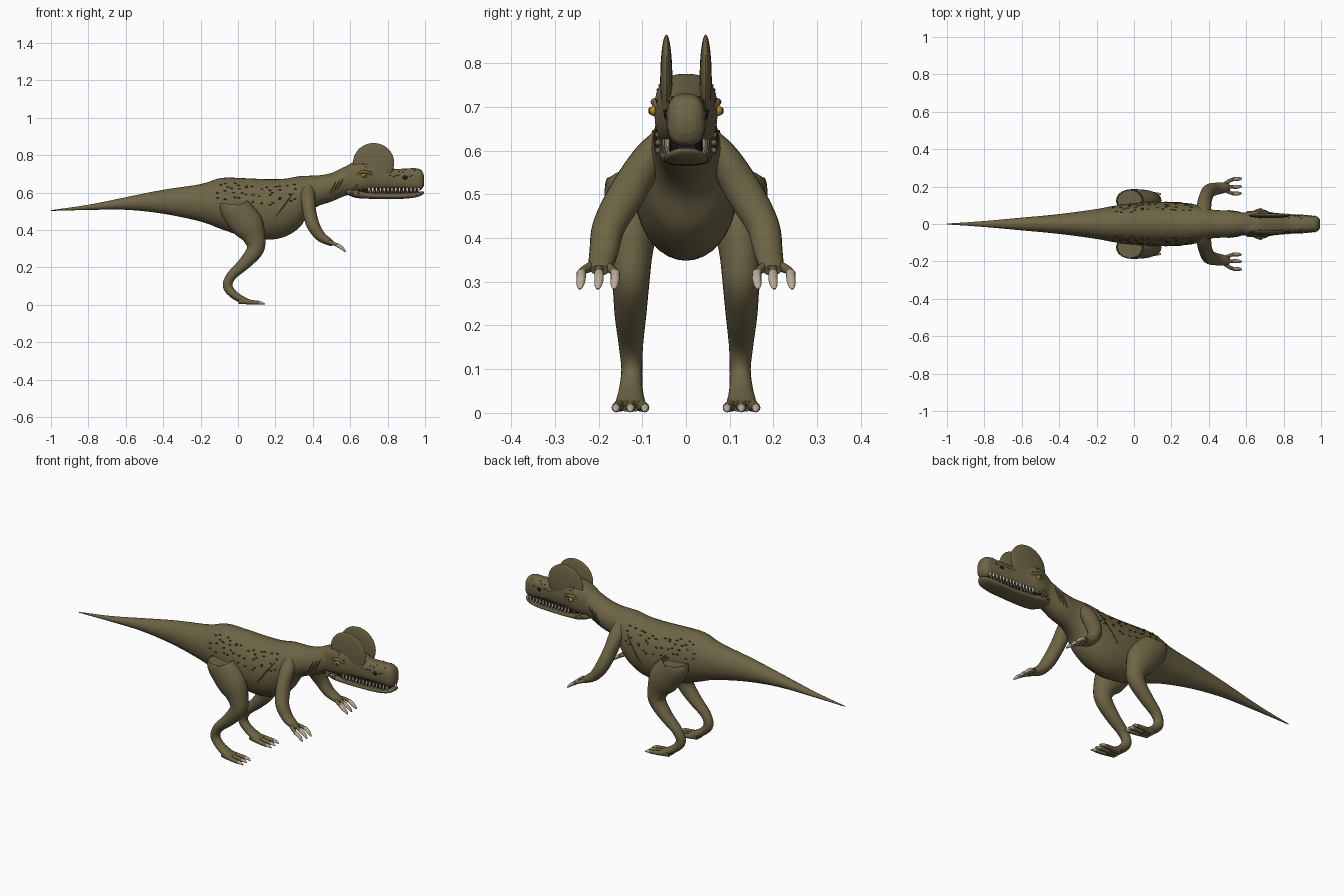
import bpy, bmesh, random
from math import sin, cos, pi, radians
from mathutils import Vector, Matrix

random.seed(4)
cube = bpy.data.objects.get("Cube")
if cube:
    bpy.data.objects.remove(cube, do_unlink=True)


def material(name, r, g, b):
    m = bpy.data.materials.new(name)
    m.use_nodes = True
    m.diffuse_color = (r, g, b, 1)
    shader = m.node_tree.nodes["Principled BSDF"]
    shader.inputs["Base Color"].default_value = (r, g, b, 1)
    shader.inputs["Roughness"].default_value = 0.8
    return m


SKIN = material("olive skin", 0.155, 0.128, 0.06)
MARK = material("dark brown marking", 0.07, 0.056, 0.028)
DARK = material("near black", 0.014, 0.01, 0.008)
CLAW = material("horn claw", 0.5, 0.41, 0.31)
TOOTH = material("ivory tooth", 0.75, 0.69, 0.55)
EYE = material("amber eye", 0.5, 0.24, 0.02)


def smooth_path(rows, steps=5):
    """Catmull-Rom interpolation of whole rows."""
    rows = [Vector(r) for r in rows]
    out = []
    for i in range(len(rows) - 1):
        p0, p1, p2 = rows[max(i - 1, 0)], rows[i], rows[i + 1]
        p3 = rows[min(i + 2, len(rows) - 1)]
        for k in range(steps):
            t = k / steps
            out.append(p1 + (p2 - p0) * (t / 2)
                       + (p0 * 2 - p1 * 5 + p2 * 4 - p3) * (t * t / 2)
                       + (p1 * 3 - p0 - p2 * 3 + p3) * (t ** 3 / 2))
    return out + [rows[-1]]


def loft(bm, rows, sides=20, upright=False, power=1.0, steps=5):
    """Tube through rows of x, y, z, height radius, width radius."""
    rows = smooth_path(rows, steps)
    rings = []
    for i, r in enumerate(rows):
        c = Vector(r[:3])
        u, v = Vector((0, 0, 1)), Vector((0, 1, 0))
        if not upright:
            nxt, prv = rows[min(i + 1, len(rows) - 1)], rows[max(i - 1, 0)]
            t = (Vector(nxt[:3]) - Vector(prv[:3])).normalized()
            u = t.cross(v).normalized()
            v = u.cross(t)
        ring = []
        for k in range(sides):
            a = 2 * pi * k / sides
            s, w = sin(a), cos(a)
            s = abs(s) ** power * (1 if s > 0 else -1)
            w = abs(w) ** power * (1 if w > 0 else -1)
            ring.append(bm.verts.new(c + u * s * max(r[3], 0.0005) + v * w * max(r[4], 0.0005)))
        rings.append(ring)
    for a, b in zip(rings, rings[1:]):
        for k in range(sides):
            j = (k + 1) % sides
            bm.faces.new((a[k], a[j], b[j], b[k]))
    bm.faces.new(rings[0])
    bm.faces.new(rings[-1])


def ball(bm, centre, size, detail=10):
    m = Matrix.Translation(centre) @ Matrix.Diagonal((*size, 1))
    bmesh.ops.create_uvsphere(bm, u_segments=detail * 2, v_segments=detail, radius=1, matrix=m)


def finish(bm, name, mat, angle=50):
    bmesh.ops.recalc_face_normals(bm, faces=bm.faces)
    me = bpy.data.meshes.new(name)
    bm.to_mesh(me)
    bm.free()
    me.materials.append(mat)
    ob = bpy.data.objects.new(name, me)
    bpy.context.collection.objects.link(ob)
    bpy.ops.object.select_all(action='DESELECT')
    ob.select_set(True)
    bpy.context.view_layer.objects.active = ob
    bpy.ops.object.shade_smooth_by_angle(angle=radians(angle))


def profile(table):
    """x, top, bottom, half width -> loft rows."""
    return [(x, 0, (t + b) / 2, (t - b) / 2, w) for x, t, b, w in table]


# Tail, body and neck in one skin
BODY = profile([(-1, .506, .502, .002), (-.8, .535, .507, .016), (-.6, .575, .508, .034),
                (-.4, .615, .487, .053), (-.2, .645, .445, .08), (-.09, .678, .405, .1),
                (.03, .677, .366, .113), (.15, .672, .348, .118), (.25, .674, .364, .114),
                (.33, .688, .415, .104), (.38, .69, .49, .086), (.43, .692, .528, .075),
                (.5, .705, .552, .072), (.58, .742, .585, .062), (.66, .765, .6, .056)])
bm = bmesh.new()
loft(bm, BODY, 36, True)
finish(bm, "body", SKIN)

# Upper head and lower jaw
HEAD = profile([(.56, .728, .6, .05), (.62, .765, .597, .066), (.68, .775, .605, .072),
                (.75, .753, .612, .06), (.83, .728, .616, .05), (.9, .729, .614, .046),
                (.95, .73, .61, .044), (.98, .72, .616, .039), (.995, .69, .64, .022)])
bm = bmesh.new()
loft(bm, HEAD, 32, True, .75)
finish(bm, "head", SKIN)

bm = bmesh.new()
loft(bm, profile([(.58, .625, .59, .045), (.63, .62, .572, .06), (.7, .603, .567, .058),
                  (.8, .598, .565, .053), (.9, .599, .568, .05), (.96, .603, .577, .042),
                  (.985, .606, .588, .028), (.995, .606, .598, .012)]), 28, True, .8)
finish(bm, "lower_jaw", SKIN)

bm = bmesh.new()
loft(bm, profile([(.64, .625, .585, .05), (.8, .63, .585, .041), (.93, .63, .585, .034),
                  (.965, .63, .585, .022)]), 20, True, .6)
finish(bm, "mouth_interior", DARK)

# Points on the skin, used for markings
FINE = {True: smooth_path(BODY, 20), False: smooth_path(HEAD, 20)}


def on_skin(x, angle, body=True, side=1):
    r = min(FINE[body], key=lambda q: abs(q[0] - x))
    p = 1 if body else .75
    return Vector((x, side * r[4] * cos(angle) ** p, r[2] + r[3] * sin(angle) ** p))


spots = [(x * .037 - .1 + random.uniform(-.013, .013),
          radians(14 + row * 12 + random.uniform(-5, 5)))
         for x in range(12) for row in range(4) if random.random() < .85]
bumps = [(.64 + .012 * k + random.uniform(-.006, .006), radians(random.uniform(8, 60)))
         for k in range(26)]

for side, label in ((1, "left"), (-1, "right")):
    # Skin markings
    bm = bmesh.new()
    for x, a in spots:
        ball(bm, on_skin(x, a, True, side), (.0085, .0035, .004), 5)
    for x, a in bumps:
        ball(bm, on_skin(x, a, False, side), (.0045, .0025, .0032), 4)
    for x0, a0, x1, a1 in ((.2, -15, .3, 27), (.488, -25, .525, 14),
                           (.508, -25, .545, 14), (.528, -25, .565, 14)):
        pts = []
        for k in range(7):
            t = k / 6
            p = radians(a0 + (a1 - a0) * t)
            q = on_skin(x0 + (x1 - x0) * t, p, True, side)
            pts.append((*q, .0028 * sin(pi * t), .003))
        loft(bm, pts, 8, steps=2)
    finish(bm, label + "_markings", MARK)

    # Rounded head crest
    bm = bmesh.new()
    ball(bm, (.725, side * .045, .759), (.11, .014, .106), 20)
    finish(bm, label + "_crest", SKIN)

    # Eye, brow and nostril
    bm = bmesh.new()
    ball(bm, (.675, side * .073, .691), (.014, .012, .012))
    finish(bm, label + "_eye", EYE)
    bm = bmesh.new()
    ball(bm, (.678, side * .083, .691), (.0035, .003, .008))
    ball(bm, (.892, side * .044, .68), (.014, .006, .011))
    finish(bm, label + "_pupil_and_nostril", DARK)
    bm = bmesh.new()
    loft(bm, [(.635, side * .064, .695, .004, .004), (.665, side * .07, .711, .009, .011),
              (.7, side * .066, .705, .007, .009), (.725, side * .06, .69, .003, .003)], 12)
    for k in range(5):
        ball(bm, (.61 + k * .012, side * .064, .6 + .018 * (k % 3)), (.008, .007, .007), 5)
    finish(bm, label + "_brow_and_cheek_scales", SKIN)

    # Teeth along both lips
    bm = bmesh.new()
    for k in range(14):
        x = .7 + k * .0205
        y = side * (.0545 - .013 * (k / 13) ** 2)
        loft(bm, [(x, y, .626, .0065, .004), (x, y, .612, .0055, .004),
                  (x, y + side * .002, .594, .001, .001)], 8, steps=1)
        if k < 13:
            loft(bm, [(x + .01, y - side * .003, .592, .0045, .004),
                      (x + .01, y - side * .003, .612, .001, .001)], 6, steps=1)
    finish(bm, label + "_teeth", TOOTH)

    # Arm with three fingers
    bm = bmesh.new()
    loft(bm, [(.37, side * .045, .635, .03, .025), (.373, side * .085, .585, .039, .036),
              (.38, side * .13, .51, .036, .042), (.4, side * .175, .43, .035, .038),
              (.44, side * .188, .368, .028, .033), (.485, side * .195, .338, .02, .028),
              (.508, side * .197, .326, .013, .021)])
    for y in (.162, .199, .24):
        loft(bm, [(.485, side * (.197 + (y - .199) * .4), .336, .012, .011),
                  (.515, side * (y * .85 + .03), .326, .0095, .0095),
                  (.54, side * y, .314, .0095, .0095)], 12)
    finish(bm, label + "_arm", SKIN)
    bm = bmesh.new()
    for y in (.162, .199, .24):
        loft(bm, [(.53, side * y, .32, .0105, .0105), (.552, side * y, .306, .0095, .0105),
                  (.568, side * (y + .002), .291, .006, .008),
                  (.575, side * (y + .003), .283, .002, .003)], 12)
    finish(bm, label + "_hand_claws", CLAW)

    # Leg with three toes
    bm = bmesh.new()
    loft(bm, [(-.022, side * .125, .536, .066, .056), (-.016, side * .125, .512, .08, .061),
              (.05, side * .124, .43, .085, .06), (.087, side * .125, .36, .06, .048),
              (.092, side * .126, .295, .046, .042), (.035, side * .127, .222, .034, .036),
              (-.035, side * .126, .155, .026, .028), (-.055, side * .124, .1, .026, .024),
              (-.024, side * .126, .056, .022, .027), (.02, side * .127, .029, .019, .033),
              (.06, side * .127, .015, .013, .037)])
    for y in (.094, .127, .16):
        loft(bm, [(.005, side * (.127 + (y - .127) * .5), .022, .018, .014),
                  (.075, side * (y * .9 + .0127), .014, .012, .012),
                  (.115, side * y, .011, .01, .01)], 12)
    finish(bm, label + "_leg", SKIN)
    bm = bmesh.new()
    for y in (.094, .127, .16):
        loft(bm, [(.105, side * y, .012, .0095, .0095), (.125, side * y, .01, .008, .009),
                  (.145, side * y, .003, .002, .003)], 10)
    finish(bm, label + "_foot_claws", CLAW)
